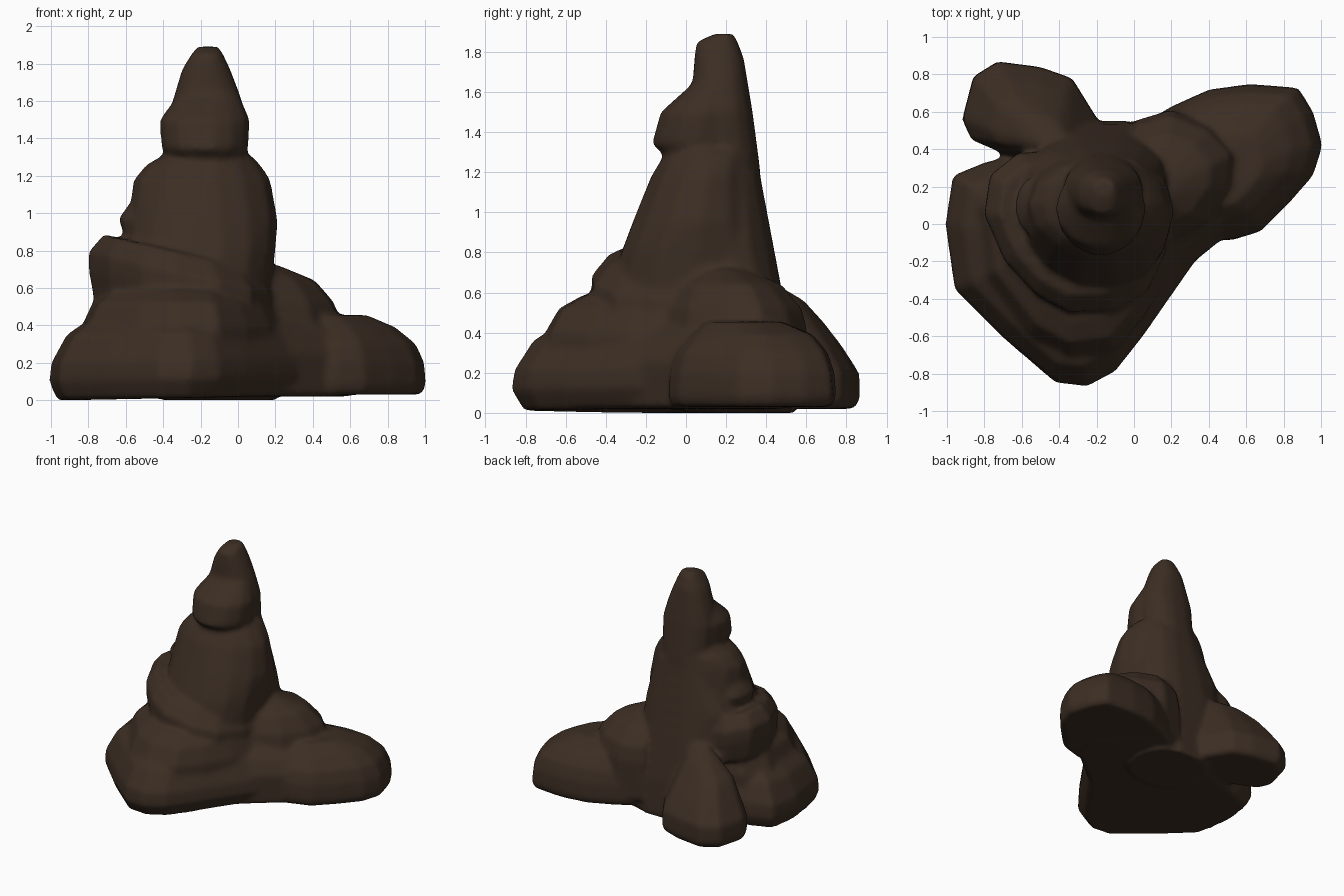
import bpy, bmesh, math

brown = bpy.data.materials.new("dark brown")
brown.diffuse_color = (0.045, 0.027, 0.017, 1)
parts = []


def oval(x0, x1, y0, y1, n=14, p=0.88):
    """Slightly squared oval filling a box in plan."""
    pts = []
    for i in range(n):
        c, s = math.cos(i * math.tau / n), math.sin(i * math.tau / n)
        c, s = math.copysign(abs(c) ** p, c), math.copysign(abs(s) ** p, s)
        pts.append(((x0 + x1) / 2 + (x1 - x0) / 2 * c, (y0 + y1) / 2 + (y1 - y0) / 2 * s))
    return pts


def scaled(outline, s, cx, cy):
    return [(cx + (x - cx) * s, cy + (y - cy) * s) for x, y in outline]


def lump(name, sections, tilt=0, cx=0):
    """Convex rock through horizontal sections (z, outline)."""
    bm = bmesh.new()
    for z, outline in sections:
        for x, y in outline:
            bm.verts.new((x, y, max(0, z + tilt * (x - cx))))
    r = bmesh.ops.convex_hull(bm, input=bm.verts)
    bmesh.ops.delete(bm, geom=list({v for v in r["geom_interior"] + r["geom_unused"]
                                    if isinstance(v, bmesh.types.BMVert)}), context='VERTS')
    bmesh.ops.recalc_face_normals(bm, faces=bm.faces)
    me = bpy.data.meshes.new(name)
    bm.to_mesh(me)
    bm.free()
    ob = bpy.data.objects.new(name, me)
    bpy.context.collection.objects.link(ob)
    parts.append(ob)


# broad foot, its underside rising slightly to the right
foot = [(-1.01, 0), (-0.97, 0.26), (-0.8, 0.33), (-0.6, 0.38), (0, 0.5), (0.3, 0.3), (0.37, -0.14),
        (0.21, -0.37), (0.05, -0.6), (-0.1, -0.79), (-0.25, -0.87), (-0.42, -0.85), (-0.7, -0.61), (-0.96, -0.35)]
lump("foot", [(0, scaled(foot, 0.92, -0.47, -0.1)), (0.1, foot), (0.2, scaled(foot, 0.985, -0.35, -0.1)),
              (0.35, scaled(foot, 0.86, -0.35, -0.1)), (0.42, scaled(foot, 0.7, -0.35, -0.1))], 0.02, -0.9)

# upper layer of the foot, swelling at the front
layer = [(-0.84, 0.1), (-0.72, 0.3), (0.1, 0.4), (0.27, 0), (0.17, -0.3), (0.05, -0.5), (-0.1, -0.68),
         (-0.35, -0.71), (-0.55, -0.6), (-0.8, -0.28)]
lump("foot_layer", [(0.2, layer), (0.39, layer), (0.52, scaled(layer, 0.89, -0.3, -0.05)),
                    (0.59, scaled(layer, 0.7, -0.3, -0.05))])

# ledge, higher on the left
ledge = [(-0.8, 0.05), (-0.77, 0.26), (-0.62, 0.38), (0.1, 0.4), (0.22, 0.1), (0.17, -0.15), (0.07, -0.36),
         (-0.1, -0.46), (-0.35, -0.47), (-0.52, -0.38), (-0.69, -0.2)]
lump("ledge", [(0.42, scaled(ledge, 0.94, -0.3, 0)), (0.58, ledge), (0.68, ledge),
               (0.79, scaled(ledge, 0.82, -0.35, 0.05))], -0.23, -0.3)

# trunk with a small knob on its left
lump("trunk", [(0.5, oval(-0.58, 0.17, -0.4, 0.49)), (0.8, oval(-0.6, 0.2, -0.33, 0.44)),
               (0.96, oval(-0.59, 0.215, -0.27, 0.41, p=1)), (1.18, oval(-0.56, 0.175, -0.18, 0.375, p=1.08)),
               (1.26, oval(-0.49, 0.12, -0.13, 0.36, p=1)), (1.31, oval(-0.4, 0.07, -0.08, 0.34))])
lump("trunk_knob", [(0.85, oval(-0.6, -0.3, -0.08, 0.25)), (0.97, oval(-0.64, -0.3, -0.08, 0.27)),
                    (1.04, oval(-0.59, -0.3, -0.04, 0.24))])

# smooth back slope
lump("back_slope", [(0, oval(-0.4, 0.2, 0, 0.56)), (0.3, oval(-0.45, 0.2, 0, 0.54)),
                    (0.6, oval(-0.58, 0.17, 0, 0.485)), (0.85, oval(-0.6, 0.17, 0, 0.43)),
                    (1.2, oval(-0.4, 0.08, 0.05, 0.37))])

# top spike and the bulge at its front
lump("spike", [(1.2, oval(-0.37, 0.03, 0.02, 0.375)), (1.5, oval(-0.38, 0.05, 0.02, 0.335)),
               (1.64, oval(-0.34, 0.01, 0.035, 0.31)), (1.77, oval(-0.3, -0.04, 0.04, 0.29)),
               (1.85, oval(-0.25, -0.08, 0.05, 0.26)), (1.89, oval(-0.22, -0.1, 0.14, 0.24))])
lump("spike_bulge", [(1.28, oval(-0.33, 0, -0.1, 0.2)), (1.34, oval(-0.41, 0.055, -0.175, 0.3, p=1)),
                     (1.5, oval(-0.42, 0.065, -0.13, 0.3, p=1)), (1.65, oval(-0.31, 0, 0.04, 0.25))])

# right lobe, the one above it, and the web joining them to the foot
lobe = [(0.2, 0), (0.44, -0.08), (0.52, -0.09), (0.68, -0.04), (0.83, 0.11), (0.96, 0.26), (1.01, 0.42),
        (0.96, 0.6), (0.88, 0.73), (0.62, 0.75), (0.4, 0.72), (0.2, 0.63), (0.05, 0.54)]
lump("right_lobe", [(0.03, scaled(lobe, 0.95, 0.45, 0.33)), (0.08, lobe), (0.2, scaled(lobe, 0.98, 0.45, 0.33)),
                    (0.3, scaled(lobe, 0.9, 0.45, 0.33)), (0.39, scaled(lobe, 0.72, 0.42, 0.34)),
                    (0.455, scaled(lobe, 0.46, 0.42, 0.25))])
upper = [(-0.1, -0.15), (0.1, -0.16), (0.4, 0), (0.53, 0.2), (0.55, 0.38), (0.42, 0.52), (0.2, 0.61), (0, 0.55)]
lump("right_upper_lobe", [(0.1, upper), (0.4, upper), (0.52, scaled(upper, 0.93, 0.1, 0.21)),
                          (0.64, scaled(upper, 0.7, 0.1, 0.18)), (0.72, scaled(upper, 0.3, 0.08, 0.15))])
web = [(0, 0.3), (0.05, -0.42), (0.2, -0.3), (0.32, -0.18), (0.42, -0.1), (0.52, -0.04), (0.6, 0.2), (0.3, 0.5)]
lump("web", [(0.02, web), (0.25, web), (0.36, scaled(web, 0.85, 0.2, 0.2)), (0.45, scaled(web, 0.6, 0.2, 0.2))])

# back left lobe, rounded, with a ridge climbing to the trunk
tail = [(-0.2, 0.5), (-0.2, 0.57), (-0.33, 0.78), (-0.5, 0.84), (-0.73, 0.87), (-0.86, 0.79), (-0.92, 0.56),
        (-0.87, 0.45), (-0.65, 0.37), (-0.4, 0.25)]
lump("back_lobe", [(0.02, scaled(tail, 0.93, -0.5, 0.5)), (0.07, tail), (0.2, scaled(tail, 0.99, -0.5, 0.5)),
                   (0.34, scaled(tail, 0.78, -0.52, 0.44)), (0.46, scaled(tail, 0.6, -0.52, 0.4)),
                   (0.56, scaled(tail, 0.38, -0.45, 0.42)), (0.66, [(-0.45, 0.4), (-0.35, 0.42)])])

# fuse the lumps into one weathered mound
for ob in parts:
    ob.select_set(True)
mound = parts[0]
bpy.context.view_layer.objects.active = mound
bpy.ops.object.join()
mound.name = "mound"
mound.data.materials.clear()
mound.data.materials.append(brown)
rem = mound.modifiers.new("fuse", 'REMESH')
rem.mode = 'VOXEL'
rem.voxel_size = 0.018
rem.use_smooth_shade = True
sm = mound.modifiers.new("weather", 'SMOOTH')
sm.factor = 0.5
sm.iterations = 10
for m in ("fuse", "weather"):
    bpy.ops.object.modifier_apply(modifier=m)
bpy.ops.object.shade_smooth()
